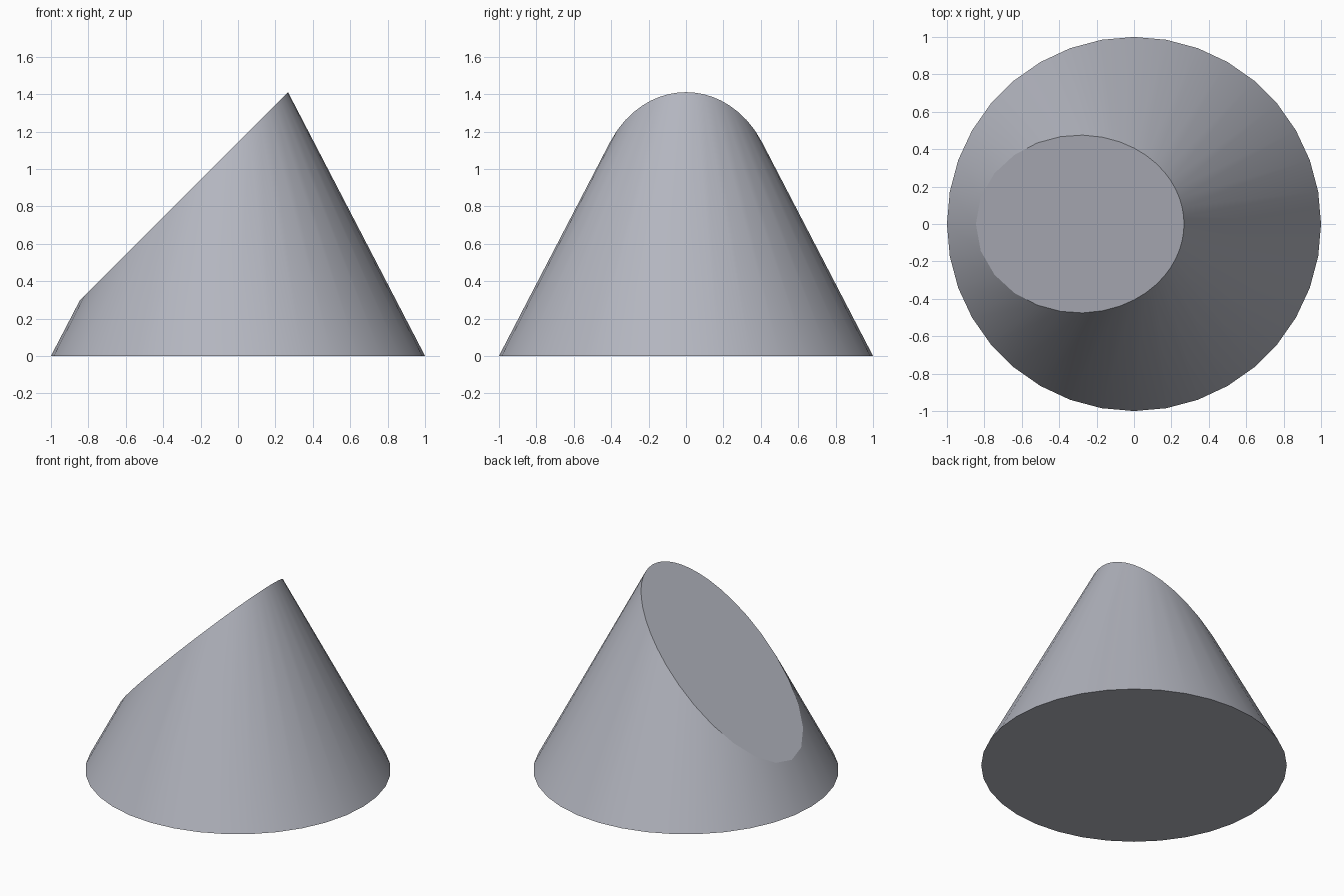
import bpy, bmesh, math
from mathutils import Vector

if "Cube" in bpy.data.objects:
    bpy.data.objects.remove(bpy.data.objects["Cube"])

SIDES, HEIGHT, CUT_Z = 36, 1.925, 1.143   # cut plane: z = x + CUT_Z

# Full cone standing on z = 0, with a vertex on each axis
bm = bmesh.new()
base = [bm.verts.new((math.cos(math.tau * i / SIDES), math.sin(math.tau * i / SIDES), 0))
        for i in range(SIDES)]
apex = bm.verts.new((0, 0, HEIGHT))
bm.faces.new(base[::-1])
for i in range(SIDES):
    bm.faces.new((base[i], base[(i + 1) % SIDES], apex))

# Slice the top off at 45 degrees and cap it
cut = bmesh.ops.bisect_plane(bm, geom=bm.verts[:] + bm.edges[:] + bm.faces[:],
                             plane_co=Vector((0, 0, CUT_Z)),
                             plane_no=Vector((-1, 0, 1)).normalized(), clear_outer=True)
rim = [e for e in cut["geom_cut"] if isinstance(e, bmesh.types.BMEdge)]
bmesh.ops.contextual_create(bm, geom=rim)
bmesh.ops.recalc_face_normals(bm, faces=bm.faces[:])

mesh = bpy.data.meshes.new("sliced_cone")
bm.to_mesh(mesh)
bm.free()
cone = bpy.data.objects.new("sliced_cone", mesh)
bpy.context.collection.objects.link(cone)

# Blue-grey colour
mat = bpy.data.materials.new("blue_grey")
mat.diffuse_color = (0.45, 0.463, 0.52, 1)
mat.use_nodes = True
mat.node_tree.nodes["Principled BSDF"].inputs["Base Color"].default_value = mat.diffuse_color
mesh.materials.append(mat)

# Smooth side, crisp rims
bpy.context.view_layer.objects.active = cone
cone.select_set(True)
bpy.ops.object.shade_smooth_by_angle(angle=math.radians(12))
